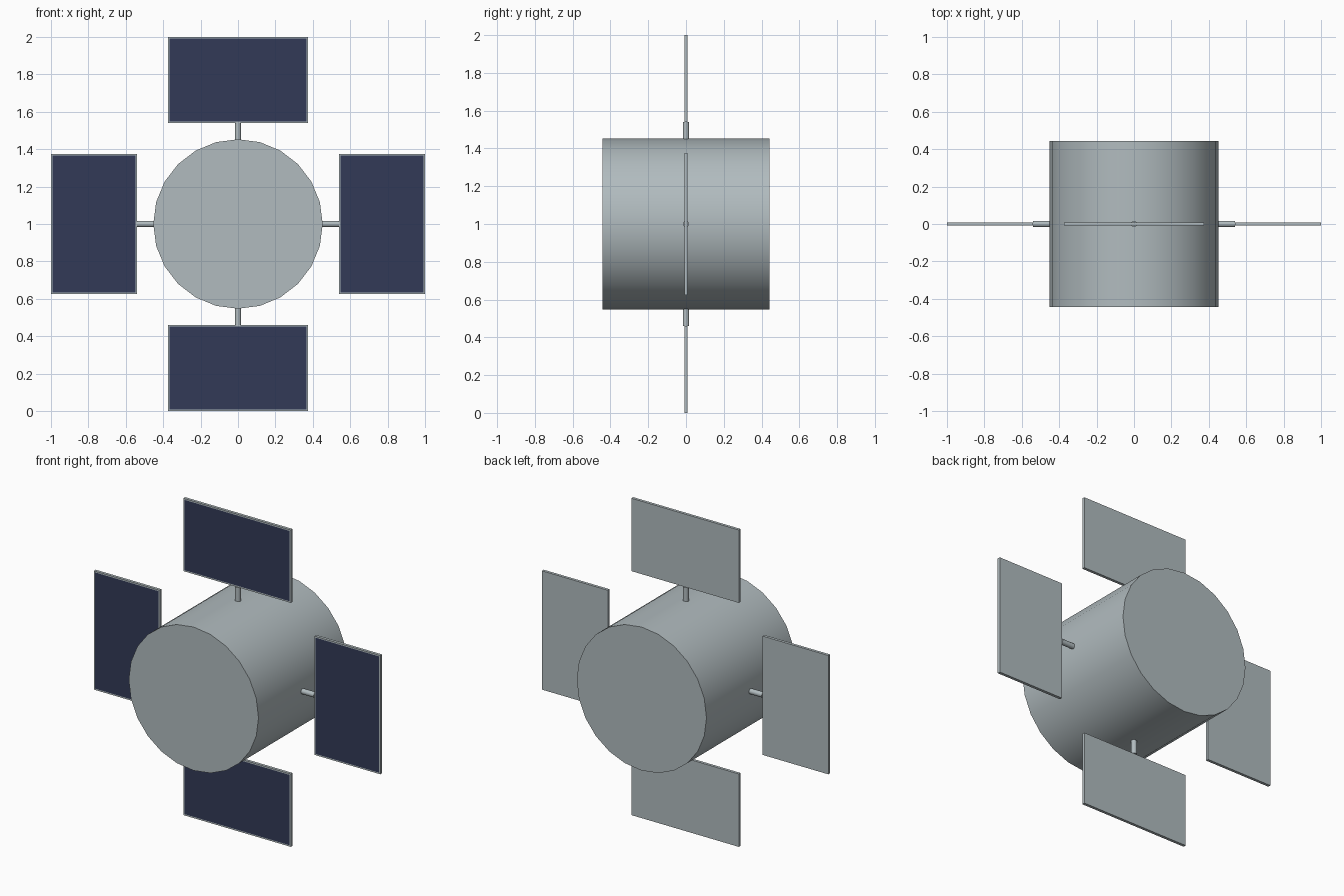
import bpy, bmesh
from math import pi
from mathutils import Matrix, Vector

cube = bpy.data.objects.get("Cube")
if cube:
    bpy.data.objects.remove(cube, do_unlink=True)


def material(name, rgb):
    m = bpy.data.materials.new(name)
    m.use_nodes = True
    m.diffuse_color = (*rgb, 1)
    m.node_tree.nodes["Principled BSDF"].inputs["Base Color"].default_value = (*rgb, 1)
    return m


METAL = material("grey metal", (0.44, 0.50, 0.52))
CELLS = material("dark blue cells", (0.032, 0.042, 0.095))
CENTRE = Matrix.Translation((0, 0, 1))


def finish(name, bm, matrix, mats):
    bm.transform(matrix)
    mesh = bpy.data.meshes.new(name)
    bm.to_mesh(mesh)
    bm.free()
    for m in mats:
        mesh.materials.append(m)
    ob = bpy.data.objects.new(name, mesh)
    bpy.context.collection.objects.link(ob)
    return ob


def cylinder(name, radius, length, sides, matrix):
    bm = bmesh.new()
    bmesh.ops.create_cone(bm, cap_ends=True, segments=sides, radius1=radius,
                          radius2=radius, depth=length)
    ob = finish(name, bm, matrix, [METAL])
    bpy.ops.object.select_all(action='DESELECT')
    ob.select_set(True)
    bpy.context.view_layer.objects.active = ob
    bpy.ops.object.shade_smooth_by_angle(angle=pi / 4)


def panel(name, matrix):
    bm = bmesh.new()
    bmesh.ops.create_cube(bm, size=1)
    bmesh.ops.scale(bm, vec=Vector((0.75, 0.018, 0.46)), verts=bm.verts)
    bm.normal_update()
    # Cells are inset in the front face, leaving a thin frame
    front = [f for f in bm.faces if f.normal.y < -0.9]
    bmesh.ops.inset_region(bm, faces=front, thickness=0.012)
    for f in front:
        f.material_index = 1
    finish(name, bm, matrix, [METAL, CELLS])


# Drum body lying along y
cylinder("body_drum", 0.453, 0.885, 24, CENTRE @ Matrix.Rotation(pi / 2, 4, 'X'))

# Four arms, each with a rod and a panel
for i, side in enumerate(("top", "left", "bottom", "right")):
    turn = CENTRE @ Matrix.Rotation(i * pi / 2, 4, 'Y')
    cylinder(side + "_rod", 0.017, 0.14, 12, turn @ Matrix.Translation((0, 0, 0.47)))
    panel(side + "_panel", turn @ Matrix.Translation((0, 0, 0.77)))
